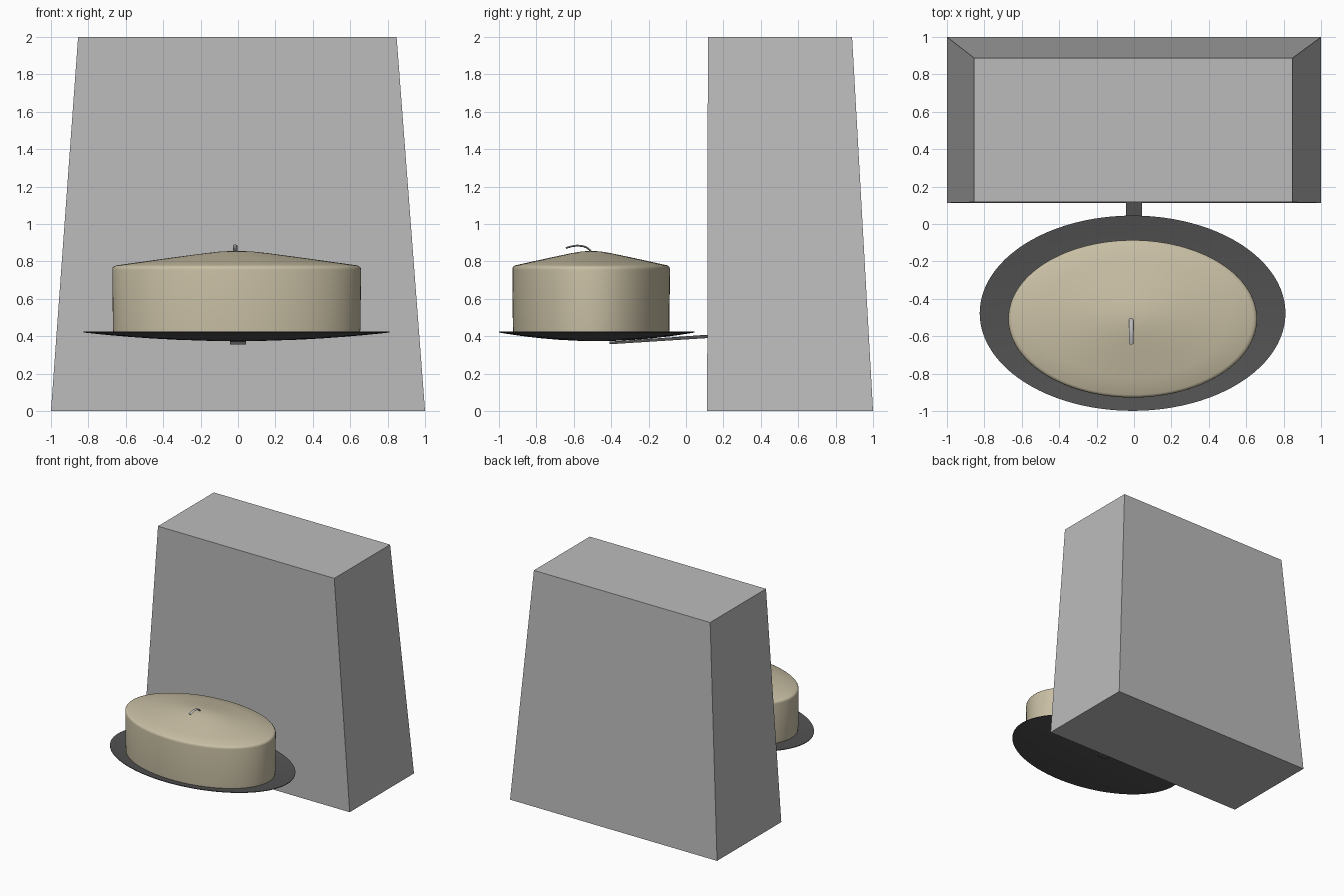
import bpy, bmesh, math
from mathutils import Vector

if "Cube" in bpy.data.objects:
    bpy.data.objects.remove(bpy.data.objects["Cube"])


def material(name, rgb):
    m = bpy.data.materials.new(name)
    m.diffuse_color = (*rgb, 1)
    m.use_nodes = True
    m.node_tree.nodes["Principled BSDF"].inputs["Base Color"].default_value = m.diffuse_color
    return m


GREY = material("stone_grey", (0.5, 0.5, 0.5))
DARK = material("dark_metal", (0.085, 0.085, 0.085))
WAX = material("cream_wax", (0.58, 0.52, 0.37))


def make_object(name, bm, mat, smooth=None):
    bmesh.ops.recalc_face_normals(bm, faces=bm.faces)
    mesh = bpy.data.meshes.new(name)
    bm.to_mesh(mesh)
    bm.free()
    mesh.materials.append(mat)
    ob = bpy.data.objects.new(name, mesh)
    bpy.context.collection.objects.link(ob)
    if smooth:
        bpy.ops.object.select_all(action='DESELECT')
        ob.select_set(True)
        bpy.context.view_layer.objects.active = ob
        bpy.ops.object.shade_smooth_by_angle(angle=math.radians(smooth))
    return ob


def loft(name, rings, mat, smooth=None):
    """Skin a list of point rings and cap both ends."""
    bm = bmesh.new()
    vr = [[bm.verts.new(p) for p in ring] for ring in rings]
    n = len(vr[0])
    for a, b in zip(vr, vr[1:]):
        for i in range(n):
            j = (i + 1) % n
            bm.faces.new((a[i], a[j], b[j], b[i]))
    bm.faces.new(vr[0])
    bm.faces.new(vr[-1])
    return make_object(name, bm, mat, smooth)


def ellipse(cx, cy, rx, ry, z, n=96):
    return [(cx + rx * math.cos(2 * math.pi * i / n),
             cy + ry * math.sin(2 * math.pi * i / n), z) for i in range(n)]


def rect(x0, x1, y0, y1, z):
    return [(x0, y0, z), (x1, y0, z), (x1, y1, z), (x0, y1, z)]


# Tapered wall block
loft("wall_block", [rect(-1, 1, 0.113, 1, 0),
                    rect(-0.855, 0.848, 0.117, 0.888, 2)], GREY)

# Shallow oval dish: underside outwards, then the hollow top back inwards
fr = [0.03, 0.2, 0.4, 0.55, 0.7, 0.82, 0.92, 1.0]
profile = [(f, 0.374 + 0.046 * f * f) for f in fr]
profile += [(f, 0.380 + 0.045 * f * f) for f in reversed(fr)]
loft("dish", [ellipse(-0.0075, -0.477, 0.8175 * f, 0.522 * f, z)
              for f, z in profile], DARK, 40)

# Oval candle with rounded shoulder and low conical top
profile = [(0.99, 0.409), (0.995, 0.44), (1.0, 0.755), (0.997, 0.766),
           (0.985, 0.774), (0.965, 0.779), (0.75, 0.799), (0.5, 0.822),
           (0.25, 0.844), (0.14, 0.852), (0.06, 0.855), (0.015, 0.855)]
loft("candle", [ellipse(-0.007, -0.507, 0.665 * f, 0.421 * f, z)
                for f, z in profile], WAX, 40)

# Curved wick, swept along a short path in the y-z plane
path = [Vector(p) for p in [(-0.505, 0.845), (-0.515, 0.862), (-0.53, 0.874),
                            (-0.55, 0.881), (-0.58, 0.885), (-0.61, 0.881),
                            (-0.642, 0.872)]]
rings = []
for i, p in enumerate(path):
    t = (path[min(i + 1, len(path) - 1)] - path[max(i - 1, 0)]).normalized()
    ring = []
    for k in range(10):
        a = 2 * math.pi * k / 10
        s = 0.005 * math.sin(a)
        ring.append((-0.016 + 0.012 * math.cos(a), p.x - t.y * s, p.y + t.x * s))
    rings.append(ring)
loft("wick", rings, GREY, 40)

# Flat bracket arm joining the dish to the wall
loft("bracket_arm", [[(x, y, z0), (x, y, z0 + h), (x + 0.086, y, z0 + h),
                      (x + 0.086, y, z0)]
                     for x, y, z0, h in [(-0.043, -0.41, 0.357, 0.014),
                                         (-0.043, 0.13, 0.391, 0.018)]], DARK)
